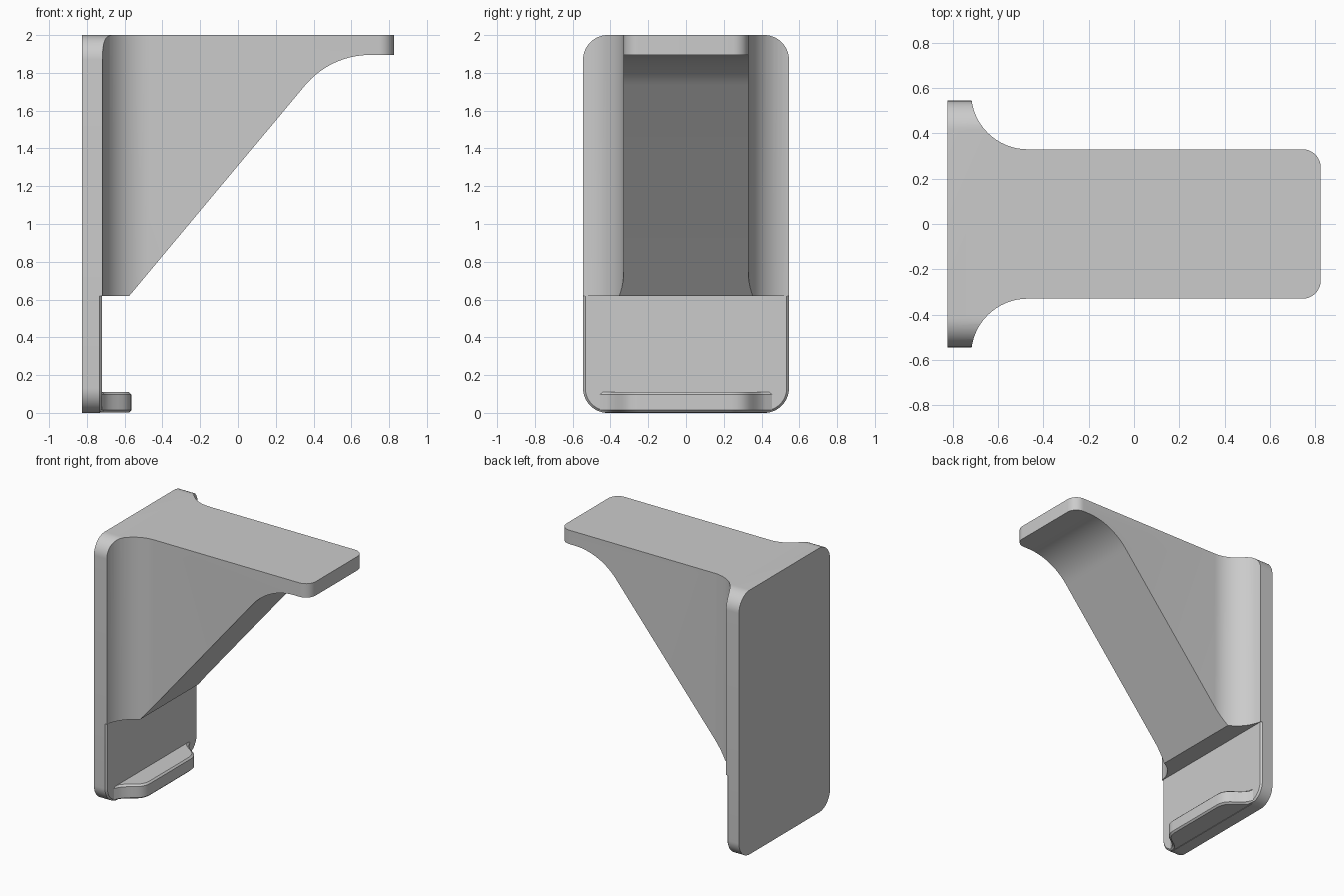
import bpy, bmesh, math

if "Cube" in bpy.data.objects:
    bpy.data.objects.remove(bpy.data.objects["Cube"])

grey = bpy.data.materials.new("light_grey")
grey.diffuse_color = (0.6, 0.6, 0.6, 1)
grey.use_nodes = True
grey.node_tree.nodes["Principled BSDF"].inputs["Base Color"].default_value = grey.diffuse_color


def loft(name, rings):
    """Closed solid through rings that all have the same point count."""
    bm = bmesh.new()
    loops = [[bm.verts.new(p) for p in ring] for ring in rings]
    n = len(loops[0])
    for a, b in zip(loops, loops[1:]):
        for i in range(n):
            j = (i + 1) % n
            bm.faces.new((a[i], a[j], b[j], b[i]))
    bm.faces.new(loops[0])
    bm.faces.new(loops[-1])
    bmesh.ops.recalc_face_normals(bm, faces=bm.faces)
    me = bpy.data.meshes.new(name)
    bm.to_mesh(me)
    bm.free()
    me.materials.append(grey)
    ob = bpy.data.objects.new(name, me)
    bpy.context.collection.objects.link(ob)
    return ob


def arc(cx, cy, r, a0, a1, n=16):
    return [(cx + r * math.cos(math.radians(a0 + (a1 - a0) * i / n)),
             cy + r * math.sin(math.radians(a0 + (a1 - a0) * i / n))) for i in range(n + 1)]


def mirrored(half):
    """Complete a half outline (y > 0) across y = 0."""
    return half + [(x, -y) for x, y in reversed(half)]


def intersect(ob, cutter):
    bpy.context.view_layer.objects.active = ob
    m = ob.modifiers.new("cut", 'BOOLEAN')
    m.operation, m.solver, m.object = 'INTERSECT', 'EXACT', cutter
    bpy.ops.object.modifier_apply(modifier=m.name)


# helper: rounded plate outline extruded along x
r, w = 0.13, 0.545
yz = (arc(w - r, 2 - r, r, 0, 90) + arc(r - w, 2 - r, r, 90, 180)
      + arc(r - w, r, r, 180, 270) + arc(w - r, r, r, 270, 360))
envelope = loft("envelope_cutter", [[(x, y, z) for y, z in yz] for x in (-0.825, 1)])

# helper: side profile of the bracket, extruded along y
side = ([(-1, 0.62), (-0.575, 0.62)] + arc(0.70, 1.445, 0.45, 140, 90)
        + [(1, 1.895), (1, 3), (-1, 3)])
profile = loft("profile_cutter", [[(x, y, z) for x, z in side] for y in (-1, 1)])

# bracket body: plan outline with flared root, trimmed by the two helpers
half = [(-1, 0.7), (-0.72, 0.7)] + arc(-0.47, 0.58, 0.25, 180, 270) + arc(0.745, 0.25, 0.08, 90, 0, 10)
plan = mirrored(half)
body = loft("bracket_body", [[(x, y, z) for x, y in plan] for z in (-1, 3)])
intersect(body, profile)
intersect(body, envelope)


# lower back plate with a small chamfer round the front edge
def plate_ring(x, d):
    pts = arc(r - w, r, r - d, 180, 270) + arc(w - r, r, r - d, 270, 360)
    return [(x, y, z) for y, z in [(d - w, 0.62)] + pts + [(w - d, 0.62)]]


plate = loft("lower_back_plate", [plate_ring(-0.825, 0), plate_ring(-0.732, 0), plate_ring(-0.72, 0.012)])

# small lip at the foot of the plate, with bevelled top and bottom rims
lip_half = [(-0.73, 0.47), (-0.72, 0.455), (-0.705, 0.42), (-0.685, 0.395), (-0.66, 0.373), (-0.635, 0.355),
            (-0.61, 0.337), (-0.59, 0.318), (-0.575, 0.293), (-0.567, 0.265), (-0.565, 0.24)]
lip_plan = mirrored(lip_half)


def lip_ring(z, d):
    return [(x - (d if x > -0.715 else 0), y * (1 - d / 0.4), z) for x, y in lip_plan]


lip = loft("foot_lip", [lip_ring(0.002, 0.012), lip_ring(0.014, 0), lip_ring(0.098, 0), lip_ring(0.11, 0.012)])
intersect(lip, envelope)

for helper in (envelope, profile):
    bpy.data.objects.remove(helper)

# smooth curved faces, keep edges sharp
for ob in (body, plate, lip):
    bpy.ops.object.select_all(action='DESELECT')
    ob.select_set(True)
    bpy.context.view_layer.objects.active = ob
    bpy.ops.object.shade_smooth_by_angle(angle=math.radians(25))
